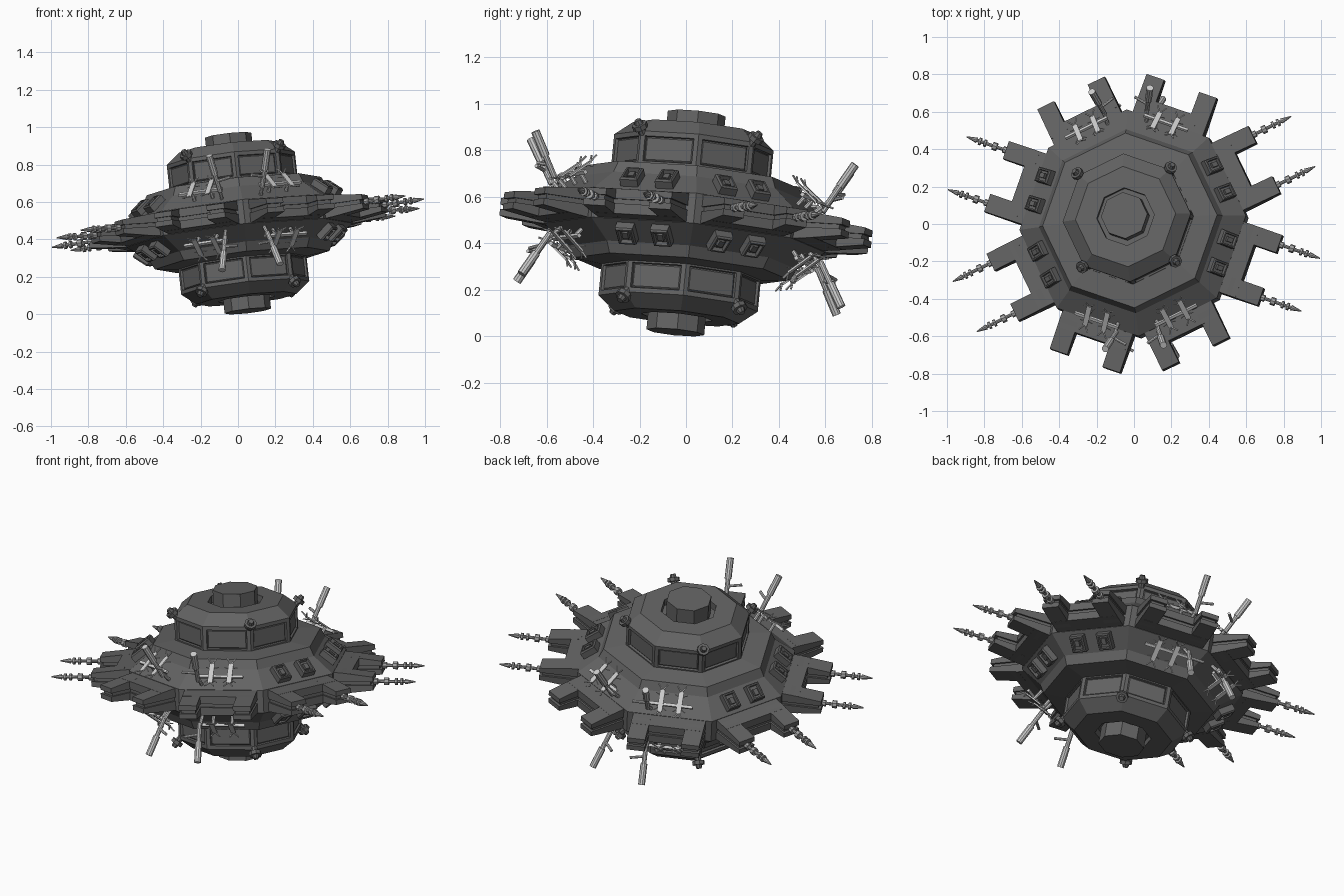
import bpy, bmesh, math
from mathutils import Matrix, Vector

if "Cube" in bpy.data.objects:
    bpy.data.objects.remove(bpy.data.objects["Cube"])


def mat(name, v):
    m = bpy.data.materials.new(name)
    m.diffuse_color = (v, v, v, 1)
    m.use_nodes = True
    m.node_tree.nodes["Principled BSDF"].inputs["Base Color"].default_value = m.diffuse_color
    return m


HULL = mat("dark grey hull", 0.125)
STEEL = mat("mid grey metal", 0.36)
LIGHT = mat("light grey metal", 0.6)

FLIP = Matrix.Diagonal((1, 1, -1, 1))
HALVES = (Matrix.Identity(4), FLIP)
AXIS = Vector((-0.112, 0.098, 1)).normalized()
WORLD = (Matrix.Translation((0, 0, 0.487))
         @ Vector((0, 0, 1)).rotation_difference(AXIS).to_matrix().to_4x4()
         @ Matrix.Rotation(math.radians(3.3), 4, 'Z'))


def finish(name, bm, material):
    bmesh.ops.recalc_face_normals(bm, faces=bm.faces)
    bm.transform(WORLD)
    bmesh.ops.recalc_face_normals(bm, faces=bm.faces)
    me = bpy.data.meshes.new(name)
    bm.to_mesh(me)
    bm.free()
    me.materials.append(material)
    ob = bpy.data.objects.new(name, me)
    bpy.context.collection.objects.link(ob)
    return ob


def side(k):
    """Frame of one octagon side: x outward, y along the side, z up the axis."""
    return Matrix.Rotation(math.radians(22.5 + 45 * k), 4, 'Z')


def lathe(bm, profile, n=8):
    """Octagonal solid from (radius, height) points; returns faces per band."""
    rings = [[bm.verts.new((r * math.cos(math.tau * i / n), r * math.sin(math.tau * i / n), z))
              for i in range(n)] for r, z in profile]
    bands = []
    for a, b in zip(rings, rings[1:]):
        bands.append([bm.faces.new((a[i], a[(i + 1) % n], b[(i + 1) % n], b[i])) for i in range(n)])
    bm.faces.new(rings[0])
    bm.faces.new(rings[-1])
    bmesh.ops.recalc_face_normals(bm, faces=bm.faces)
    return bands


def box(bm, m, c, s):
    r = bmesh.ops.create_cube(bm, size=1, matrix=m @ Matrix.Translation(c) @ Matrix.Diagonal((*s, 1)))
    return r['verts']


def rod(bm, m, a, b, r1, r2=None, n=8):
    a, b = Vector(a), Vector(b)
    d = b - a
    q = Vector((0, 0, 1)).rotation_difference(d).to_matrix().to_4x4()
    bmesh.ops.create_cone(bm, cap_ends=True, segments=n, radius1=r1, radius2=r1 if r2 is None else r2,
                          depth=d.length, matrix=m @ Matrix.Translation((a + b) / 2) @ q)


def wedge(bm, m, x0, x1, y0, y1, zb, h0, h1):
    """Block from x0 to x1 whose top falls from h0 to h1."""
    vs = box(bm, Matrix.Identity(4), (0, 0, 0), (1, 1, 1))
    for v in vs:
        far = v.co.x > 0
        v.co = m @ Vector((x1 if far else x0, y1 if v.co.y > 0 else y0,
                           (h1 if far else h0) if v.co.z > 0 else zb))


# Main deck: wide octagonal disc with a raised shoulder on both faces
bm = bmesh.new()
half = [(0.33, 0.215), (0.47, 0.20), (0.495, 0.15), (0.61, 0.065)]
lathe(bm, half + [(r, -z) for r, z in reversed(half)])
finish("main_deck", bm, HULL)

# Towers with recessed windows and a pocket that holds the end cap
for label, m in zip(("upper", "lower"), HALVES):
    bm = bmesh.new()
    bands = lathe(bm, [(0.155, 0.37), (0.155, 0.41), (0.27, 0.41), (0.345, 0.35), (0.345, 0.20)])
    walls = bands[3]
    bmesh.ops.inset_individual(bm, faces=walls, thickness=0.029, depth=0)
    bmesh.ops.inset_individual(bm, faces=walls, thickness=0.004, depth=-0.013)
    bmesh.ops.inset_individual(bm, faces=walls, thickness=0.008, depth=0.004)
    bm.transform(m)
    finish(label + "_tower", bm, HULL)
    bm = bmesh.new()
    lathe(bm, [(0.125, 0.475), (0.125, 0.36)])
    bm.transform(m)
    finish(label + "_end_cap", bm, HULL)

# Beacons on alternate tower corners
bm = bmesh.new()
for h in HALVES:
    for i in range(4):
        m = (h @ Matrix.Rotation(math.radians(45 + 90 * i), 4, 'Z')
             @ Matrix.Translation((0.335, 0, 0.345)) @ Matrix.Rotation(math.radians(40), 4, 'Y'))
        rod(bm, m, (0, 0, -0.02), (0, 0, 0.025), 0.018)
        rod(bm, m, (0, 0, 0.02), (0, 0, 0.042), 0.034)
        rod(bm, m, (0, 0, 0.042), (0, 0, 0.062), 0.02, 0.014)
finish("corner_beacons", bm, HULL)

# Forked docking arms: upper and lower tapered plates around a thin core
bm = bmesh.new()
for k in range(8):
    for h in HALVES:
        m = h @ side(k)
        wedge(bm, m, 0.53, 0.655, -0.2, 0.2, 0.010, 0.066, 0.054)
        for s in (-0.15, 0.15):
            wedge(bm, m, 0.60, 0.78, s - 0.05, s + 0.05, 0.010, 0.060, 0.038)
    box(bm, side(k), (0.59, 0, 0), (0.11, 0.38, 0.03))
    for s in (-0.15, 0.15):
        box(bm, side(k), (0.68, s, 0), (0.17, 0.08, 0.03))
finish("docking_arms", bm, HULL)

# Ringed spikes on the arm tips of the left and right sides
bm = bmesh.new()
for k in (0, 3, 4, 7):
    for s in (-0.15, 0.15):
        m = side(k)
        rod(bm, m, (0.77, s, 0), (0.97, s, 0), 0.009)
        rod(bm, m, (0.775, s, 0), (0.80, s, 0), 0.018)
        rod(bm, m, (0.835, s, 0), (0.86, s, 0), 0.022)
        rod(bm, m, (0.895, s, 0), (0.908, s, 0), 0.020)
        rod(bm, m, (0.925, s, 0), (0.938, s, 0), 0.020)
        rod(bm, m, (0.95, s, 0), (1.008, s, 0), 0.015, 0.003)
finish("arm_spikes", bm, STEEL)

# Frame lying on the sloped deck: z is the slope normal, x points downhill
SLOPE = Matrix.Translation((0.51, 0, 0.1075)) @ Matrix.Rotation(math.radians(38.7), 4, 'Y')

# Square hatches on the left and right slopes
bm = bmesh.new()
for k in (0, 3, 4, 7):
    for h in HALVES:
        for s in (-0.08, 0.08):
            tmp = bmesh.new()
            box(tmp, Matrix.Identity(4), (0, s, 0.01), (0.095, 0.08, 0.05))
            top = [f for f in tmp.faces if f.normal.z > 0.9]
            bmesh.ops.inset_individual(tmp, faces=top, thickness=0.008, depth=0.008)
            bmesh.ops.inset_individual(tmp, faces=top, thickness=0.010, depth=0)
            bmesh.ops.inset_individual(tmp, faces=top, thickness=0.002, depth=-0.02)
            box(tmp, Matrix.Identity(4), (0.004, s, 0.03), (0.035, 0.026, 0.02))
            tmp.transform(h @ side(k) @ SLOPE)
            me = bpy.data.meshes.new("tmp")
            tmp.to_mesh(me)
            tmp.free()
            bm.from_mesh(me)
            bpy.data.meshes.remove(me)
finish("slope_hatches", bm, HULL)

# Antenna racks and signal poles on the front and back slopes
rack, poles = bmesh.new(), bmesh.new()
for k, toward in ((1, 1), (2, -1), (5, 1), (6, -1)):
    for h in HALVES:
        m = h @ side(k) @ SLOPE
        box(rack, m, (0.02, 0, 0.055), (0.016, 0.25, 0.016))
        for s in (-0.052, 0.052):
            rod(rack, m, (0.01, s, -0.01), (0.01, s, 0.06), 0.010)
            box(rack, m, (0.005, s, 0.066), (0.125, 0.028, 0.008))
            for e in (-1, 1):
                x = 0.005 + 0.06 * e
                for t in (-1, 1):
                    rod(rack, m, (x, s, 0.066), (x + 0.032 * e, s + 0.025 * t, 0.08), 0.0045, n=5)
                    rod(rack, m, (x - 0.03 * e, s, 0.066), (x - 0.01 * e, s + 0.035 * t, 0.05), 0.003, n=5)
        m = h @ side(k)
        y = 0.12 * toward
        rod(poles, m, (0.585, y, 0.12), (0.70, y, 0.31), 0.013, n=10)
        rod(poles, m, (0.64, y, 0.211), (0.70, y, 0.31), 0.019, n=10)
        rod(poles, m, (0.62, y, 0.175), (0.635, y + 0.08 * toward, 0.185), 0.008)
        rod(poles, m, (0.53, y * 0.9, 0.08), (0.60, y, 0.145), 0.010)
finish("antenna_racks", rack, LIGHT)
finish("signal_poles", poles, LIGHT)
